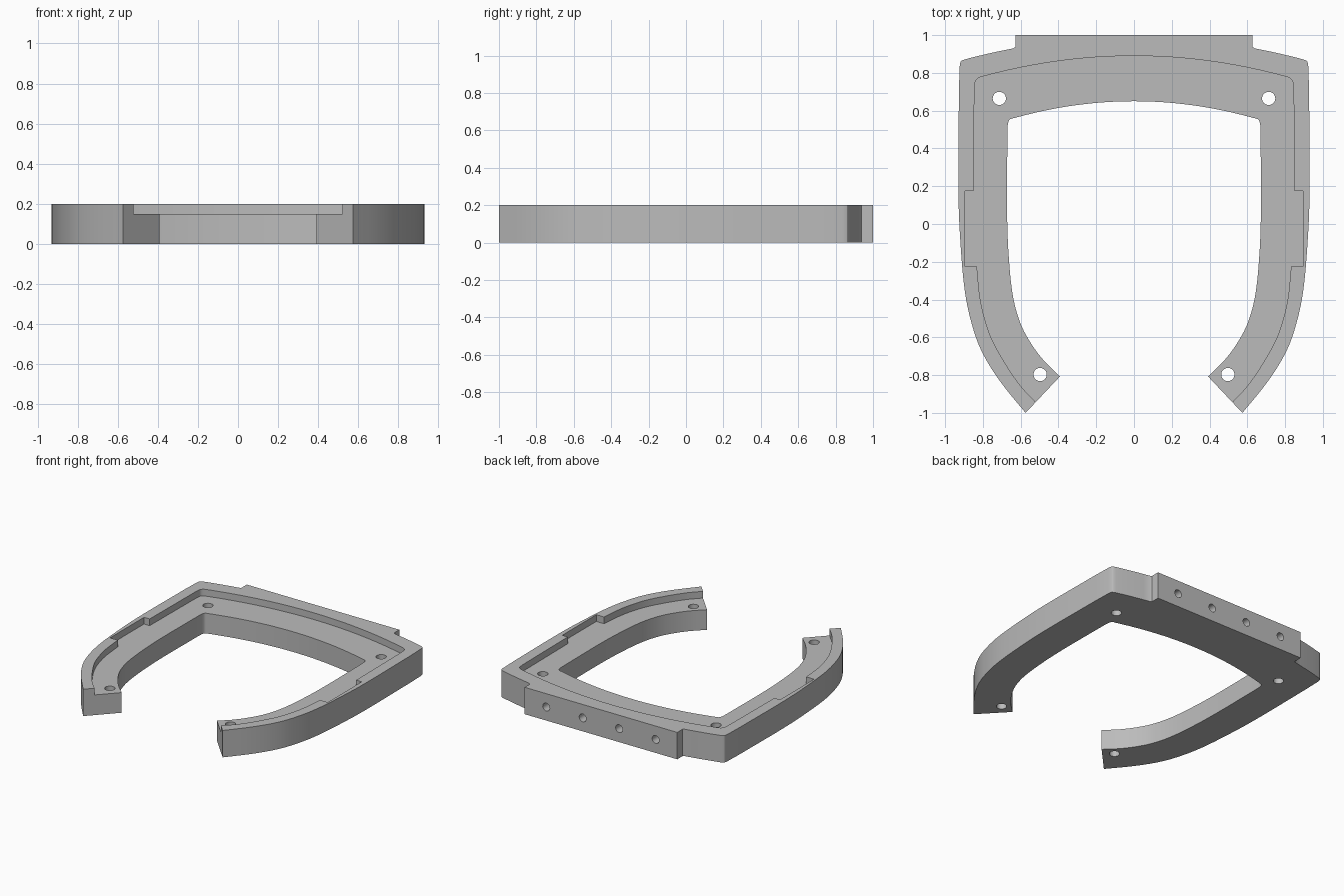
import bpy, bmesh, math
from mathutils import Vector

cube = bpy.data.objects.get("Cube")
if cube:
    bpy.data.objects.remove(cube, do_unlink=True)

HEIGHT, FLOOR = 0.2, 0.15

grey = bpy.data.materials.new("plain grey")
grey.use_nodes = True
colour = (0.5, 0.5, 0.5, 1)
grey.diffuse_color = colour
grey.node_tree.nodes["Principled BSDF"].inputs["Base Color"].default_value = colour


def smooth(points, steps=6):
    """Catmull-Rom curve through the points."""
    p = [Vector(q) for q in points]
    p = [2 * p[0] - p[1]] + p + [2 * p[-1] - p[-2]]
    out = []
    for a, b, c, d in zip(p, p[1:], p[2:], p[3:]):
        for i in range(steps):
            t = i / steps
            out.append(0.5 * (2 * b + (c - a) * t + (2 * a - 5 * b + 4 * c - d) * t**2
                              + (3 * b - a - 3 * c + d) * t**3))
    return [tuple(v) for v in out] + [tuple(p[-2])]


def bow(x_end, y_end, y_mid, x_start=0, steps=12):
    """Shallow bowed edge running from x_start out to x_end."""
    xs = [x_start + (x_end - x_start) * i / steps for i in range(steps + 1)]
    return [(x, y_mid - (y_mid - y_end) * (x / x_end) ** 2) for x in xs]


def mirrored(half):
    """Close a half outline with its mirror image across x = 0."""
    return half + [(-x, y) for x, y in reversed(half) if abs(x) > 1e-5]


def prism(name, outline, z0, z1):
    bm = bmesh.new()
    face = bm.faces.new([bm.verts.new((x, y, z0)) for x, y in outline])
    top = bmesh.ops.extrude_face_region(bm, geom=[face])["geom"]
    bmesh.ops.translate(bm, vec=(0, 0, z1 - z0),
                        verts=[v for v in top if isinstance(v, bmesh.types.BMVert)])
    bmesh.ops.recalc_face_normals(bm, faces=bm.faces)
    mesh = bpy.data.meshes.new(name)
    bm.to_mesh(mesh)
    bm.free()
    obj = bpy.data.objects.new(name, mesh)
    bpy.context.collection.objects.link(obj)
    mesh.materials.append(grey)
    return obj


def drill(name, radius, depth, location, rotation=(0, 0, 0)):
    bpy.ops.mesh.primitive_cylinder_add(vertices=32, radius=radius, depth=depth,
                                        location=location, rotation=rotation)
    obj = bpy.context.object
    obj.name = name
    obj.data.materials.append(grey)
    return obj


# Open frame outline: mounting block, outer side, end cut, inner side, inner back edge
outer_side = smooth([(0.927, 0.7), (0.93, 0.2), (0.92, -0.08), (0.895, -0.36),
                     (0.85, -0.56), (0.793, -0.7), (0.7, -0.845), (0.574, -1.0)])
inner_side = smooth([(0.392, -0.807), (0.48, -0.72), (0.553, -0.62), (0.606, -0.513),
                     (0.643, -0.37), (0.664, -0.16), (0.672, 0.08), (0.67, 0.5)])
outline = ([(0.628, 1.0), (0.628, 0.937)] + bow(0.89, 0.873, 0.99, 0.64, 5)
           + smooth([(0.9, 0.87), (0.917, 0.86), (0.923, 0.835)], 3)
           + outer_side + inner_side
           + smooth([(0.668, 0.53), (0.66, 0.551), (0.645, 0.559)], 3)
           + bow(0.63, 0.562, 0.65)[::-1])
frame = prism("frame", mirrored(outline), 0, HEIGHT)

# Recess that leaves the raised rim, with a wider notch on each side
recess_line = (bow(0.812, 0.778, 0.89)
               + smooth([(0.825, 0.772), (0.84, 0.755), (0.845, 0.71)], 3)
               + [(0.85, 0.175), (0.896, 0.175), (0.896, -0.225)]
               + smooth([(0.832, -0.225), (0.812, -0.41), (0.765, -0.58),
                         (0.696, -0.715), (0.606, -0.85), (0.522, -0.942)])
               + [(0.44, -1.03)])
cutters = [prism("recess_cutter", mirrored(recess_line), FLOOR, HEIGHT + 0.1)]

# Vertical screw holes and blind holes in the mounting block
for side in (-1, 1):
    for x, y in ((0.713, 0.665), (0.497, -0.797)):
        cutters.append(drill("screw_hole_cutter", 0.035, 1, (side * x, y, 0)))
    for x in (0.15, 0.45):
        cutters.append(drill("block_hole_cutter", 0.029, 0.4, (side * x, 1.0, 0.1),
                             (math.pi / 2, 0, 0)))

bpy.context.view_layer.objects.active = frame
for cutter in cutters:
    cutter.hide_render = True
    mod = frame.modifiers.new("cut", 'BOOLEAN')
    mod.operation = 'DIFFERENCE'
    mod.solver = 'EXACT'
    mod.object = cutter
    bpy.ops.object.modifier_apply(modifier=mod.name)
for cutter in cutters:
    bpy.data.objects.remove(cutter, do_unlink=True)

bpy.ops.object.select_all(action='DESELECT')
frame.select_set(True)
bpy.ops.object.shade_smooth_by_angle(angle=math.radians(25))
